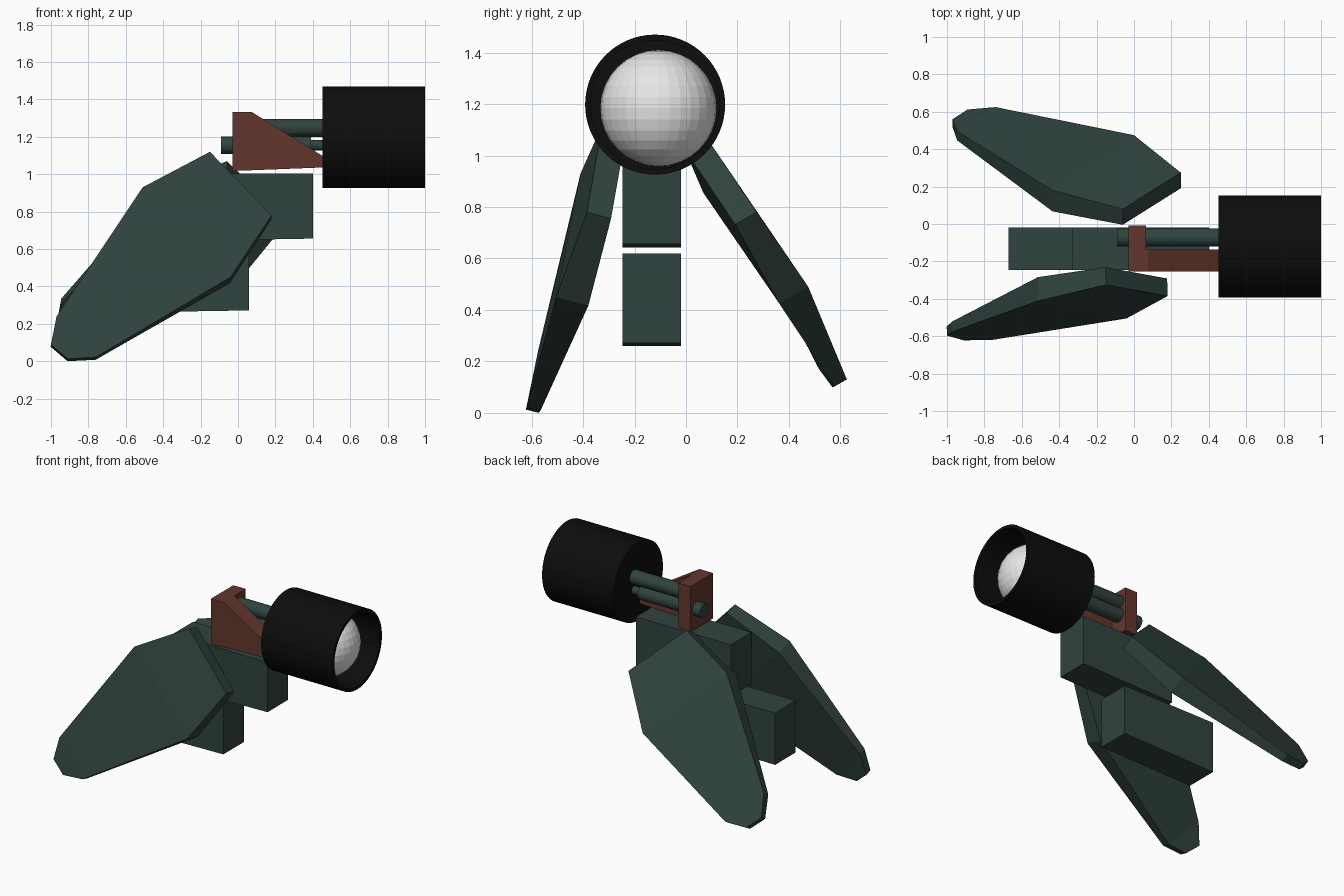
import bpy, bmesh, math
from mathutils import Vector

if "Cube" in bpy.data.objects:
    bpy.data.objects.remove(bpy.data.objects["Cube"])


def material(name, rgb):
    m = bpy.data.materials.new(name)
    m.diffuse_color = (*rgb, 1)
    m.use_nodes = True
    m.node_tree.nodes["Principled BSDF"].inputs["Base Color"].default_value = m.diffuse_color
    return m


GREEN = material("dark green", (0.03, 0.057, 0.049))
BROWN = material("red brown", (0.125, 0.037, 0.026))
BLACK = material("black", (0.004, 0.004, 0.004))
WHITE = material("pale grey", (0.8, 0.8, 0.8))


def finish(name, bm, mat):
    bmesh.ops.recalc_face_normals(bm, faces=bm.faces)
    me = bpy.data.meshes.new(name)
    bm.to_mesh(me)
    bm.free()
    me.materials.append(mat)
    ob = bpy.data.objects.new(name, me)
    bpy.context.collection.objects.link(ob)
    return ob


def extrude_xz(name, profile, y0, y1, mat):
    """Side profile of (x, z) points pulled from y0 to y1."""
    bm = bmesh.new()
    a = [bm.verts.new((x, y0, z)) for x, z in profile]
    b = [bm.verts.new((x, y1, z)) for x, z in profile]
    n = len(profile)
    bm.faces.new(a)
    bm.faces.new(b)
    for i in range(n):
        bm.faces.new((a[i], a[(i + 1) % n], b[(i + 1) % n], b[i]))
    return finish(name, bm, mat)


def lathe_x(name, profile, y, z, mat, sides=32):
    """(x, radius) steps turned about a line along x, capped at both ends."""
    bm = bmesh.new()
    rings = [[bm.verts.new((x, y + r * math.cos(i * math.tau / sides),
                            z + r * math.sin(i * math.tau / sides)))
              for i in range(sides)] for x, r in profile]
    for a, b in zip(rings, rings[1:]):
        for i in range(sides):
            j = (i + 1) % sides
            bm.faces.new((a[i], a[j], b[j], b[i]))
    bm.faces.new(rings[0])
    bm.faces.new(rings[-1])
    return finish(name, bm, mat)


def leg(name, sections, inward):
    """Loft of flat sections: (upper outer point, lower outer point), thickened inward."""
    inward = Vector(inward).normalized()
    bm = bmesh.new()
    rings = []
    for (p, q), t in zip(sections, (0.097, 0.13, 0.056, 0.05)):
        p, q = Vector(p), Vector(q)
        rings.append([bm.verts.new(v) for v in (p, q, q + inward * t, p + inward * t)])
    for a, b in zip(rings, rings[1:]):
        for i in range(4):
            j = (i + 1) % 4
            bm.faces.new((a[i], a[j], b[j], b[i]))
    bm.faces.new(rings[0])
    bm.faces.new(rings[-1])
    return finish(name, bm, GREEN)


# Legs: tapered plates splayed to either side
leg("front_leg", [((-0.15, -0.325, 1.12), (0.18, -0.385, 0.78)),
                  ((-0.51, -0.41, 0.93), (-0.04, -0.505, 0.45)),
                  ((-0.97, -0.575, 0.24), (-0.76, -0.62, 0.022)),
                  ((-1.0, -0.597, 0.09), (-0.91, -0.622, 0.013))],
    (-0.03, 0.96, -0.25))
leg("back_leg", [((-0.06, 0.08, 1.07), (0.25, 0.275, 0.78)),
                 ((-0.435, 0.18, 0.92), (0.0, 0.475, 0.49)),
                 ((-0.945, 0.495, 0.335), (-0.74, 0.625, 0.13)),
                 ((-0.97, 0.56, 0.195), (-0.89, 0.612, 0.125))],
    (0.0, -0.87, -0.5))

# Body blocks, stepped, with slightly sloping undersides
extrude_xz("upper_body", [(-0.33, 0.643), (0.4, 0.656), (0.4, 1.003), (-0.33, 1.003)],
           -0.247, -0.02, GREEN)
extrude_xz("lower_body", [(-0.67, 0.26), (0.06, 0.272), (0.06, 0.62), (-0.67, 0.62)],
           -0.247, -0.02, GREEN)

# Neck bracket: upright plate and sloping arm
extrude_xz("neck_plate", [(-0.03, 1.018), (0.065, 1.021), (0.065, 1.332), (-0.03, 1.332)],
           -0.255, -0.008, BROWN)
extrude_xz("neck_arm", [(0.065, 1.021), (0.47, 1.037), (0.47, 1.087), (0.075, 1.332),
                        (0.065, 1.332)], -0.255, -0.137, BROWN)

# Rods between plate and head
lathe_x("upper_rod", [(0.03, 0.048), (0.47, 0.048)], -0.073, 1.248, GREEN)
lathe_x("lower_rod", [(-0.09, 0.048), (0.39, 0.048), (0.39, 0.028), (0.47, 0.028)],
        -0.073, 1.155, GREEN)

# Head: open cup with a ball eye inside
lathe_x("head_cup", [(0.452, 0.272), (1.0, 0.272), (1.0, 0.25), (0.74, 0.25)],
        -0.12, 1.198, BLACK, 64)
bm = bmesh.new()
bmesh.ops.create_uvsphere(bm, u_segments=32, v_segments=16, radius=0.226)
bmesh.ops.translate(bm, verts=bm.verts, vec=(0.745, -0.107, 1.184))
finish("eye", bm, WHITE)
